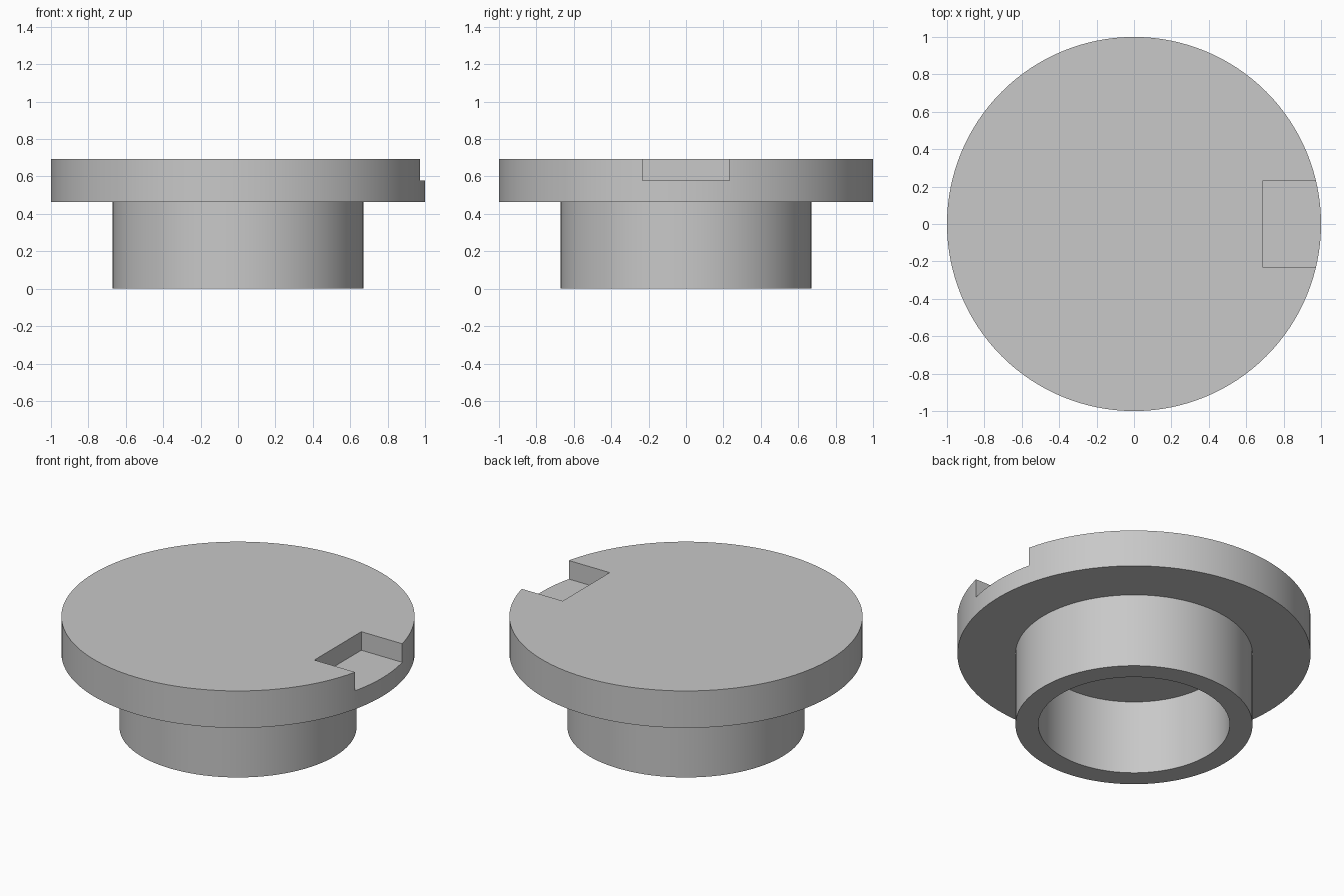
import bpy, bmesh, math

cube = bpy.data.objects.get("Cube")
if cube:
    bpy.data.objects.remove(cube, do_unlink=True)

SEGMENTS = 128
HEIGHT, FLANGE_Z, NOTCH_Z = 0.694, 0.463, 0.578
FLANGE_R, COLLAR_R, BORE_R = 1.0, 0.671, 0.542
NOTCH_X, NOTCH_HALF = 0.69, 0.232

# Plain grey
grey = bpy.data.materials.new("plain_grey")
grey.use_nodes = True
color = (0.58, 0.58, 0.58, 1)
grey.diffuse_color = color
bsdf = next(n for n in grey.node_tree.nodes if n.type == 'BSDF_PRINCIPLED')
bsdf.inputs["Base Color"].default_value = color


def add_object(name, bm):
    bmesh.ops.recalc_face_normals(bm, faces=bm.faces)
    mesh = bpy.data.meshes.new(name)
    bm.to_mesh(mesh)
    bm.free()
    obj = bpy.data.objects.new(name, mesh)
    mesh.materials.append(grey)
    bpy.context.collection.objects.link(obj)
    return obj


# Stepped plug: stacked rings, from the bore ceiling out and round to the top rim
profile = [(BORE_R, FLANGE_Z), (BORE_R, 0), (COLLAR_R, 0), (COLLAR_R, FLANGE_Z),
           (FLANGE_R, FLANGE_Z), (FLANGE_R, HEIGHT)]
bm = bmesh.new()
angles = [2 * math.pi * i / SEGMENTS for i in range(SEGMENTS)]
rings = [[bm.verts.new((r * math.cos(a), r * math.sin(a), z)) for a in angles]
         for r, z in profile]
for lower, upper in zip(rings, rings[1:]):
    for i in range(SEGMENTS):
        j = (i + 1) % SEGMENTS
        bm.faces.new((lower[i], lower[j], upper[j], upper[i]))
bm.faces.new(rings[0])
bm.faces.new(rings[-1])
plug = add_object("flanged_plug", bm)

# Rectangular notch cut into the left edge of the flange top
bm = bmesh.new()
bmesh.ops.create_cube(bm, size=1)
length, depth = 0.6, 0.4
bmesh.ops.scale(bm, vec=(length, 2 * NOTCH_HALF, depth), verts=bm.verts)
bmesh.ops.translate(bm, vec=(NOTCH_X + length / 2, 0, NOTCH_Z + depth / 2), verts=bm.verts)
cutter = add_object("notch_cutter", bm)
cutter.hide_render = True

cut = plug.modifiers.new("notch", 'BOOLEAN')
cut.operation = 'DIFFERENCE'
cut.solver = 'EXACT'
cut.object = cutter

# Apply the cut, then smooth the round walls
bpy.ops.object.select_all(action='DESELECT')
plug.select_set(True)
bpy.context.view_layer.objects.active = plug
bpy.ops.object.modifier_apply(modifier=cut.name)
bpy.data.objects.remove(cutter, do_unlink=True)
bpy.ops.object.shade_smooth_by_angle(angle=math.radians(30))
